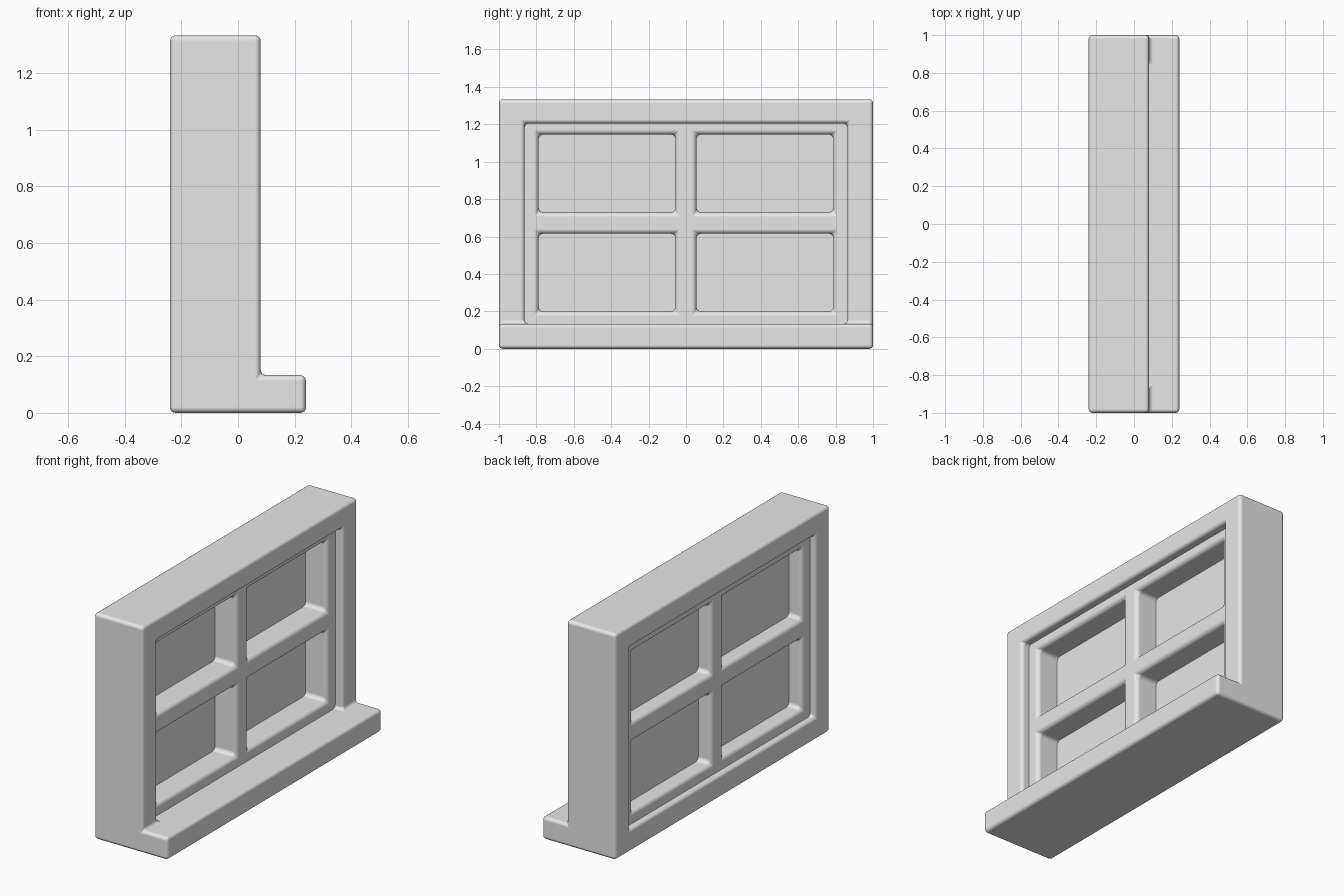
import bpy, bmesh
from mathutils import Vector

old = bpy.data.objects.get("Cube")
if old:
    bpy.data.objects.remove(old, do_unlink=True)

GREY = (0.8, 0.8, 0.8, 1.0)
mat = bpy.data.materials.new("plain grey")
mat.use_nodes = True
mat.diffuse_color = GREY
bsdf = next(n for n in mat.node_tree.nodes if n.type == 'BSDF_PRINCIPLED')
bsdf.inputs["Base Color"].default_value = GREY


def grid_solid(name, cuts, solid, bevel=0.0):
    """One closed mesh from the grid cells for which solid(centre) is true."""
    bm = bmesh.new()
    verts = {}
    size = [len(c) - 1 for c in cuts]

    def filled(cell):
        if any(i < 0 or i >= n for i, n in zip(cell, size)):
            return False
        return solid(*[(c[i] + c[i + 1]) / 2 for c, i in zip(cuts, cell)])

    def vert(key):
        if key not in verts:
            verts[key] = bm.verts.new([c[i] for c, i in zip(cuts, key)])
        return verts[key]

    for cell in [(i, j, k) for i in range(size[0])
                 for j in range(size[1]) for k in range(size[2])]:
        if not filled(cell):
            continue
        for axis in range(3):
            u, v = (axis + 1) % 3, (axis + 2) % 3
            for side in (0, 1):
                beside = list(cell)
                beside[axis] += 2 * side - 1
                if filled(beside):
                    continue
                ring = []
                for du, dv in ((0, 0), (1, 0), (1, 1), (0, 1)):
                    key = list(cell)
                    key[axis] += side
                    key[u] += du
                    key[v] += dv
                    ring.append(vert(tuple(key)))
                bm.faces.new(ring if side else ring[::-1])

    mesh = bpy.data.meshes.new(name)
    bm.to_mesh(mesh)
    bm.free()
    mesh.materials.append(mat)
    obj = bpy.data.objects.new(name, mesh)
    bpy.context.collection.objects.link(obj)
    if bevel:
        mesh.shade_smooth()
        mod = obj.modifiers.new("soft edges", 'BEVEL')
        mod.width = bevel
        mod.segments = 4
        mod.limit_method = 'ANGLE'
        mod.harden_normals = True
    return obj


BACK, FACE, SILL = -0.24, 0.08, 0.24       # depth positions along x
OPEN_Y, OPEN_LOW, OPEN_TOP = 0.863, 0.133, 1.205

# Outer frame with the projecting sill
grid_solid(
    "window_frame",
    [(BACK, FACE, SILL), (-1, -OPEN_Y, OPEN_Y, 1), (0, OPEN_LOW, OPEN_TOP, 1.333)],
    lambda x, y, z: z < OPEN_LOW or (x < FACE and (abs(y) > OPEN_Y or z > OPEN_TOP)),
    bevel=0.02)

# Recessed sash with a cross of glazing bars, its rim buried in the frame
PANE_Y = (0.056, 0.788)
PANE_Z = ((0.2, 0.615), (0.73, 1.145))


def sash_bar(x, y, z):
    in_column = PANE_Y[0] < abs(y) < PANE_Y[1]
    in_row = any(low < z < high for low, high in PANE_Z)
    return not (in_column and in_row)


grid_solid(
    "sash",
    [(-0.205, 0.03),
     (-0.92, -PANE_Y[1], -PANE_Y[0], PANE_Y[0], PANE_Y[1], 0.92),
     (0.08, *PANE_Z[0], *PANE_Z[1], 1.26)],
    sash_bar, bevel=0.025)

# Thin pane sheet behind the glazing bars
grid_solid(
    "pane_sheet",
    [(-0.12, -0.11), (-0.84, 0.84), (0.15, 1.19)],
    lambda x, y, z: True)
